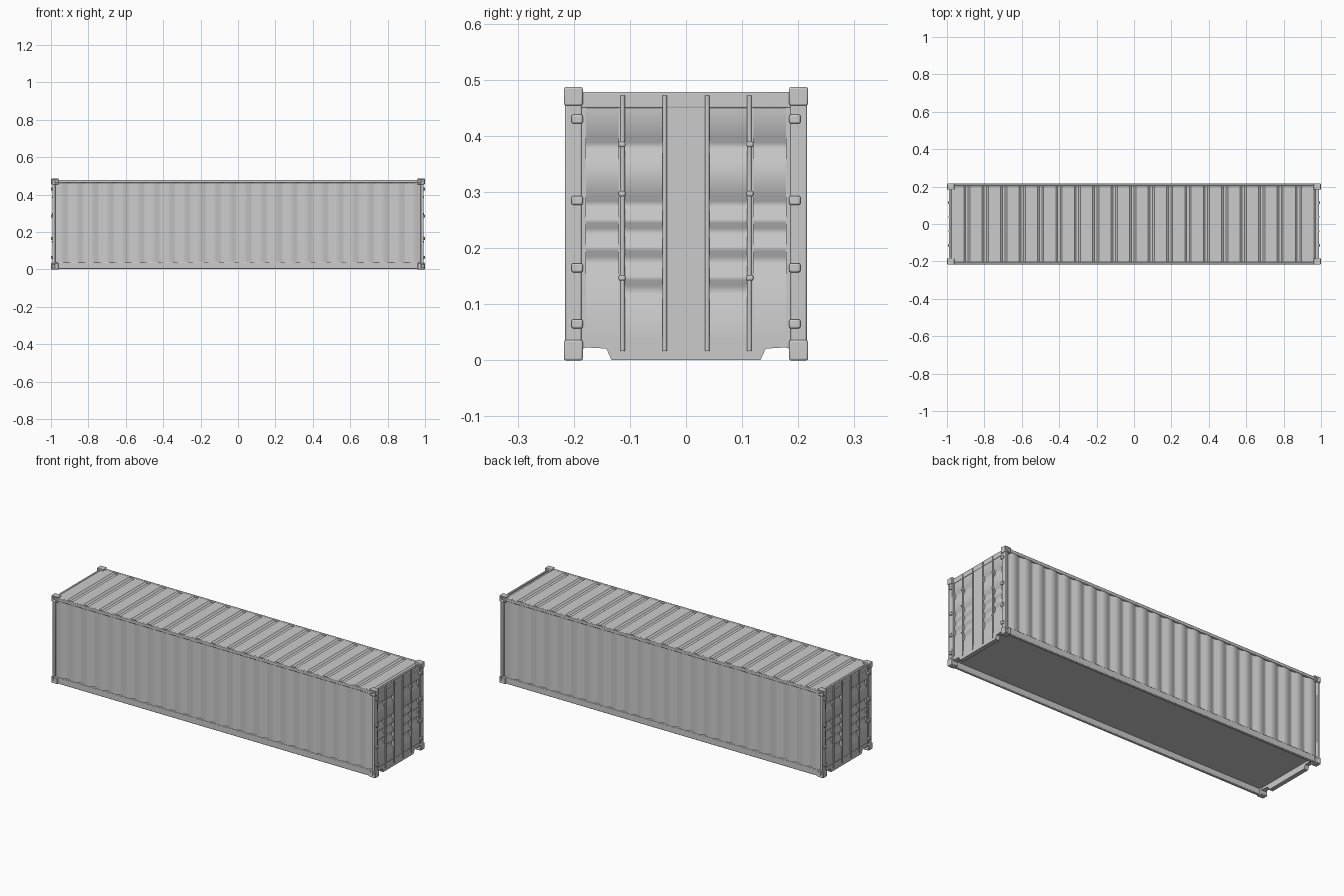
import bpy, bmesh, math
from mathutils import Matrix, Vector

if "Cube" in bpy.data.objects:
    bpy.data.objects.remove(bpy.data.objects["Cube"])

SIGNS = (-1, 1)


def finish(name, bm, bevel=0.0, angle=35):
    bm.normal_update()
    me = bpy.data.meshes.new(name)
    bm.to_mesh(me)
    bm.free()
    ob = bpy.data.objects.new(name, me)
    bpy.context.collection.objects.link(ob)
    if bevel:
        m = ob.modifiers.new("bevel", 'BEVEL')
        m.width, m.segments = bevel, 2
    bpy.ops.object.select_all(action='DESELECT')
    ob.select_set(True)
    bpy.context.view_layer.objects.active = ob
    bpy.ops.object.shade_smooth_by_angle(angle=math.radians(angle))
    return ob


def box(bm, a, b):
    """Add a box between two opposite corners, in any order."""
    a, b = Vector(a), Vector(b)
    size = [abs(p - q) for p, q in zip(a, b)]
    mat = Matrix.Translation((a + b) / 2) @ Matrix.Diagonal((*size, 1))
    bmesh.ops.create_cube(bm, size=1, matrix=mat)


def sheet(bm, points, move, outward):
    """Sweep a profile line along a vector; faces look towards outward."""
    rows = [(bm.verts.new(p), bm.verts.new(Vector(p) + Vector(move))) for p in points]
    for (a, b), (c, d) in zip(rows, rows[1:]):
        f = bm.faces.new((a, c, d, b))
        f.normal_update()
        if f.normal.dot(Vector(outward)) < 0:
            f.normal_flip()


def corrugation(length, count, depth, ridge, slope):
    """(position, depth) pairs of a trapezoid wave along x."""
    pitch = length / count
    pts = []
    for i in range(count):
        x = -length / 2 + i * pitch
        for t, d in ((0, -depth), (slope, 0), (slope + ridge, 0), (2 * slope + ridge, -depth)):
            pts.append((x + t * pitch, d))
    pts.append((length / 2, -depth))
    return pts


# corrugated long walls
bm = bmesh.new()
for s in SIGNS:
    pts = [(x, s * (0.213 + d), 0.036) for x, d in corrugation(1.965, 24, 0.011, 0.40, 0.22)]
    sheet(bm, pts, (0, 0, 0.43), (0, s, 0))
finish("corrugated_side_walls", bm)

# ribbed roof
bm = bmesh.new()
pts = [(x, -0.205, 0.478 + d) for x, d in corrugation(1.97, 20, 0.008, 0.66, 0.10)]
sheet(bm, pts, (0, 0.41, 0), (0, 0, 1))
finish("ribbed_roof", bm)

# underside, set up between the rails
bm = bmesh.new()
sheet(bm, [(-0.975, -0.205, 0.035), (0.975, -0.205, 0.035)], (0, 0.41, 0), (0, 0, -1))
finish("floor", bm)

# long rails at top and bottom
bm = bmesh.new()
for s in SIGNS:
    box(bm, (-0.98, s * 0.203, 0.462), (0.98, s * 0.216, 0.479))
    box(bm, (-0.98, s * 0.199, 0.003), (0.98, s * 0.215, 0.038))
finish("side_rails", bm, 0.003)

# corner posts
bm = bmesh.new()
for sx in SIGNS:
    for sy in SIGNS:
        box(bm, (sx * 0.977, sy * 0.186, 0.03), (sx * 0.993, sy * 0.2155, 0.46))
finish("corner_posts", bm, 0.003)

# corner castings with sunken sockets
bm = bmesh.new()
for sx in SIGNS:
    for sy in SIGNS:
        for z0, z1 in ((0, 0.036), (0.454, 0.487)):
            box(bm, (sx * 0.960, sy * 0.184, z0), (sx * 0.9985, sy * 0.2175, z1))
bm.normal_update()
outer = [f for f in bm.faces if f.normal.y * f.calc_center_median().y > 0.2]
bmesh.ops.inset_individual(bm, faces=outer, thickness=0.010, depth=0)
bmesh.ops.inset_individual(bm, faces=outer, thickness=0.001, depth=-0.006)
finish("corner_castings", bm, 0.003)

# end headers
bm = bmesh.new()
for s in SIGNS:
    box(bm, (s * 0.978, -0.19, 0.450), (s * 0.989, 0.19, 0.478))
finish("end_headers", bm, 0.002)

# notched end sills
bm = bmesh.new()
half = [(0.133, 0.001), (0.142, 0.021), (0.178, 0.023), (0.190, 0.018), (0.190, 0.042)]
outline = half + [(-y, z) for y, z in reversed(half)]
for s in SIGNS:
    face = bm.faces.new([bm.verts.new((s * 0.965, y, z)) for y, z in outline])
    ext = bmesh.ops.extrude_face_region(bm, geom=[face])["geom"]
    bmesh.ops.translate(bm, vec=(s * 0.024, 0, 0),
                        verts=[v for v in ext if isinstance(v, bmesh.types.BMVert)])
bmesh.ops.recalc_face_normals(bm, faces=bm.faces)
finish("notched_end_sills", bm)

# end panels with stacked, softly sloped recesses
INNER = ((0.355, 0.398), (0.252, 0.293), (0.203, 0.245), (0.150, 0.195), (0.095, 0.143))
OUTER = INNER[:4]
bm = bmesh.new()
for sx in SIGNS:
    for sy in SIGNS:
        for y0, y1, recesses in ((0.042, 0.110, INNER), (0.120, 0.178, OUTER)):
            prof = [(0.455, 0.987)]
            for lo, hi in recesses:
                prof += [(hi, 0.987), (hi - 0.010, 0.977), (lo + 0.022, 0.977), (lo, 0.987)]
            prof.append((0.035, 0.987))
            sheet(bm, [(sx * x, sy * y0, z) for z, x in prof],
                  (0, sy * (y1 - y0), 0), (sx, 0, 0))
finish("recessed_end_panels", bm, angle=60)

# flat frames around the panels
bm = bmesh.new()
for sx in SIGNS:
    box(bm, (sx * 0.975, -0.042, 0.03), (sx * 0.988, 0.042, 0.46))
    for sy in SIGNS:
        box(bm, (sx * 0.975, sy * 0.110, 0.03), (sx * 0.988, sy * 0.120, 0.46))
        box(bm, (sx * 0.975, sy * 0.178, 0.03), (sx * 0.988, sy * 0.190, 0.46))
finish("panel_frames", bm)

# upright lock rods
bm = bmesh.new()
for sx in SIGNS:
    for y in (-0.113, -0.038, 0.038, 0.113):
        bmesh.ops.create_cone(bm, cap_ends=True, segments=12, radius1=0.004, radius2=0.004,
                              depth=0.455, matrix=Matrix.Translation((sx * 0.989, y, 0.2445)))
finish("lock_rods", bm)

# rod brackets and hinges; the small hinges set the full 2-unit length
bm = bmesh.new()
for sx in SIGNS:
    for sy in SIGNS:
        for z in (0.147, 0.297, 0.385):
            box(bm, (sx * 0.980, sy * 0.108, z - 0.005), (sx * 0.994, sy * 0.120, z + 0.005))
        for z in (0.065, 0.165, 0.285, 0.43):
            box(bm, (sx * 0.980, sy * 0.184, z - 0.008), (sx * 1.0, sy * 0.204, z + 0.008))
finish("brackets_and_hinges", bm, 0.003)
